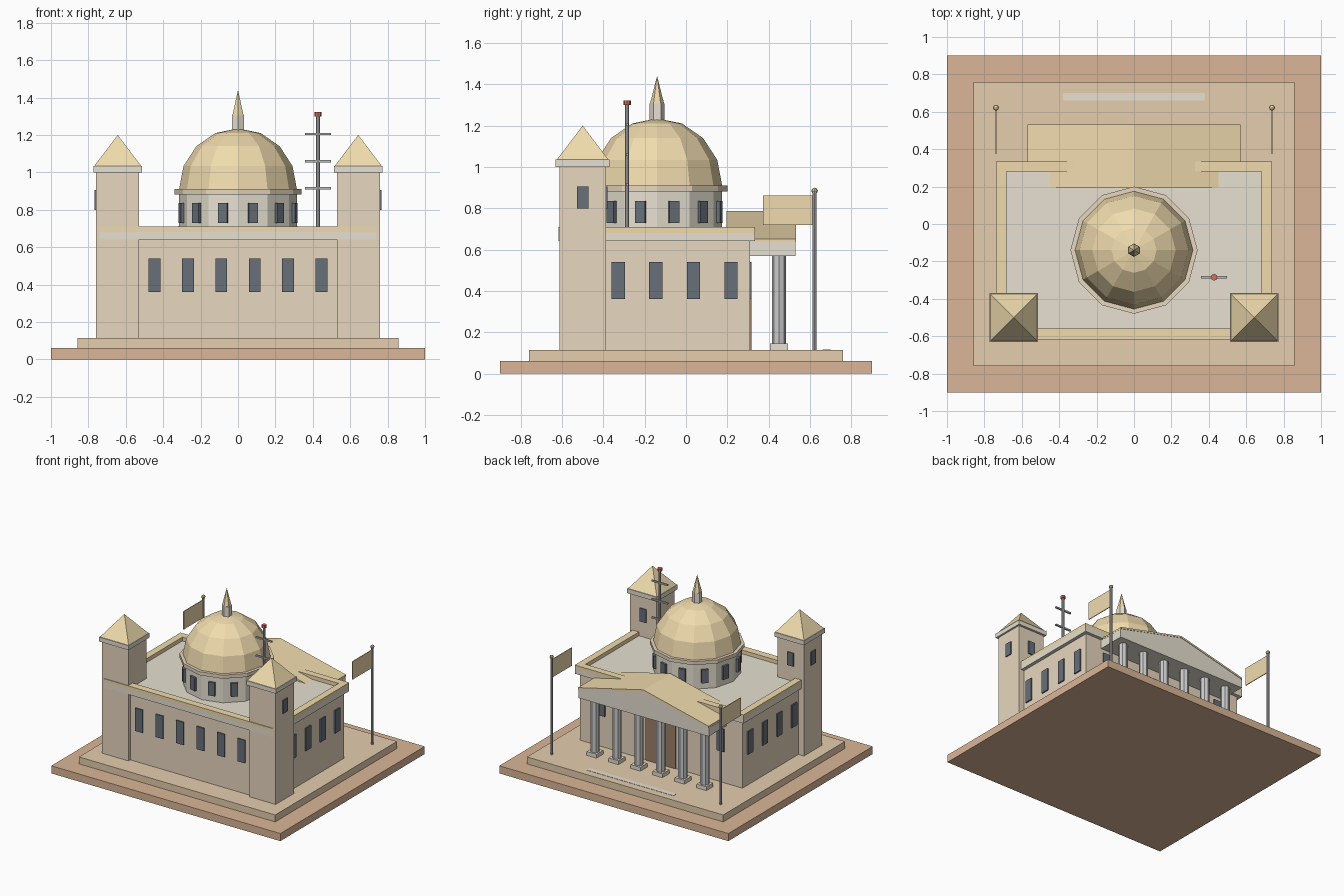
import bpy, bmesh, math
from mathutils import Matrix

if "Cube" in bpy.data.objects:
    bpy.data.objects.remove(bpy.data.objects["Cube"])


def material(name, r, g, b):
    m = bpy.data.materials.new(name)
    m.diffuse_color = (r, g, b, 1)
    m.use_nodes = True
    m.node_tree.nodes["Principled BSDF"].inputs["Base Color"].default_value = m.diffuse_color
    return m


BRICK = material("brick", 0.70, 0.47, 0.31)
PAVING = material("paving", 0.78, 0.61, 0.42)
WALL = material("wall", 0.80, 0.68, 0.52)
STONE = material("stone", 0.80, 0.75, 0.64)
GOLD = material("gold", 0.87, 0.71, 0.42)
GLASS = material("glass", 0.14, 0.16, 0.19)
METAL = material("metal", 0.48, 0.48, 0.50)
MARBLE = material("marble", 0.75, 0.75, 0.74)
RED = material("red", 0.70, 0.15, 0.12)
WOOD = material("wood", 0.33, 0.22, 0.14)


def finish(name, bm, mat):
    bmesh.ops.recalc_face_normals(bm, faces=bm.faces[:])
    me = bpy.data.meshes.new(name)
    bm.to_mesh(me)
    bm.free()
    me.materials.append(mat)
    ob = bpy.data.objects.new(name, me)
    bpy.context.collection.objects.link(ob)
    return ob


def box(name, x0, x1, y0, y1, z0, z1, mat):
    bm = bmesh.new()
    m = Matrix.Translation(((x0 + x1) / 2, (y0 + y1) / 2, (z0 + z1) / 2))
    m = m @ Matrix.Diagonal((x1 - x0, y1 - y0, z1 - z0, 1))
    bmesh.ops.create_cube(bm, size=1, matrix=m)
    return finish(name, bm, mat)


def lathe(name, x, y, profile, sides, mat, turn=0.0):
    """Faceted solid from (radius, z) points, bottom to top."""
    bm = bmesh.new()
    rings = []
    for r, z in profile:
        if r == 0:
            rings.append([bm.verts.new((x, y, z))])
        else:
            rings.append([bm.verts.new((x + r * math.cos(turn + math.tau * i / sides),
                                        y + r * math.sin(turn + math.tau * i / sides), z))
                          for i in range(sides)])
    for a, b in zip(rings, rings[1:]):
        for i in range(sides):
            j = (i + 1) % sides
            if len(b) == 1:
                bm.faces.new((a[i], a[j], b[0]))
            elif len(a) == 1:
                bm.faces.new((a[0], b[j], b[i]))
            else:
                bm.faces.new((a[i], a[j], b[j], b[i]))
    for ring in (rings[0], rings[-1]):
        if len(ring) > 1:
            bm.faces.new(ring)
    return finish(name, bm, mat)


def extrude_y(name, pts, y0, y1, mat):
    """Solid from an (x, z) outline swept along y."""
    bm = bmesh.new()
    f = bm.faces.new([bm.verts.new((x, y0, z)) for x, z in pts])
    new = bmesh.ops.extrude_face_region(bm, geom=[f])["geom"]
    bmesh.ops.translate(bm, vec=(0, y1 - y0, 0),
                        verts=[v for v in new if isinstance(v, bmesh.types.BMVert)])
    return finish(name, bm, mat)


# Base, terrace and main block
box("base", -1, 1, -0.9, 0.9, 0, 0.06, BRICK)
box("terrace", -0.857, 0.857, -0.76, 0.76, 0.06, 0.115, PAVING)
box("entrance_step", -0.38, 0.38, 0.66, 0.70, 0.10, 0.117, STONE)
box("main_block", -0.71, 0.71, -0.59, 0.31, 0.115, 0.645, WALL)
box("roof_slab", -0.737, 0.737, -0.618, 0.335, 0.642, 0.68, STONE)

# Parapet around the roof
box("parapet_front", -0.737, 0.737, -0.618, -0.56, 0.68, 0.71, GOLD)
box("parapet_back", -0.737, 0.737, 0.28, 0.335, 0.68, 0.71, GOLD)
for s, side in ((-1, "left"), (1, "right")):
    xs = sorted((s * 0.682, s * 0.737))
    box("parapet_" + side, *xs, -0.56, 0.28, 0.68, 0.71, GOLD)

# Wall windows and door
for i in range(6):
    x = -0.4475 + i * 0.179
    box("front_window", x - 0.032, x + 0.032, -0.60, -0.58, 0.36, 0.54, GLASS)
for s in (-1, 1):
    for i in range(4):
        y = -0.328 + i * 0.182
        box("side_window", *sorted((s * 0.70, s * 0.72)), y - 0.032, y + 0.032, 0.36, 0.54, GLASS)
    x = s * 0.52
    box("back_window", x - 0.032, x + 0.032, 0.30, 0.318, 0.36, 0.54, GLASS)
box("door", -0.13, 0.13, 0.30, 0.318, 0.115, 0.50, WOOD)

# Corner towers
for s, side in ((-1, "left"), (1, "right")):
    x, y = s * 0.643, -0.5
    box("tower_" + side, x - 0.115, x + 0.115, y - 0.113, y + 0.113, 0.115, 1.0, WALL)
    box("tower_cap_" + side, x - 0.129, x + 0.129, y - 0.131, y + 0.131, 1.0, 1.035, STONE)
    lathe("tower_roof_" + side, x, y, [(0.125 * math.sqrt(2), 1.035), (0, 1.2)], 4, GOLD, math.pi / 4)
    box("tower_side_window", *sorted((s * 0.75, s * 0.766)), y - 0.028, y + 0.028, 0.80, 0.905, GLASS)
    box("tower_back_window", x - 0.028, x + 0.028, y + 0.105, y + 0.121, 0.80, 0.905, GLASS)

# Drum, dome and lantern
CY = -0.14
lathe("drum", 0, CY, [(0.315, 0.67), (0.315, 0.885)], 12, STONE)
lathe("drum_cornice", 0, CY, [(0.34, 0.882), (0.34, 0.91)], 12, WALL)
dome = [(0.315 * math.cos(math.pi / 8 * i), 0.91 + 0.325 * math.sin(math.pi / 8 * i)) for i in range(4)]
lathe("dome", 0, CY, dome + [(0, 1.235)], 12, GOLD)
lathe("lantern", 0, CY, [(0.036, 1.21), (0.036, 1.307)], 6, STONE, math.pi / 2)
lathe("spire", 0, CY, [(0.034, 1.307), (0, 1.44)], 6, GOLD, math.pi / 2)
for i in range(12):
    w = box("drum_window", 0.295, 0.322, -0.025, 0.025, 0.73, 0.835, GLASS)
    w.location = (0, CY, 0)
    w.rotation_euler.z = math.radians(15 + 30 * i)

# Portico with columns and gable
for i in range(6):
    x, y = -0.48 + i * 0.192, 0.45
    box("column_base", x - 0.043, x + 0.043, y - 0.043, y + 0.043, 0.115, 0.145, STONE)
    lathe("column", x, y, [(0.034, 0.145), (0.034, 0.572)], 8, MARBLE)
box("entablature", -0.57, 0.57, 0.305, 0.53, 0.57, 0.637, STONE)
extrude_y("pediment", [(-0.57, 0.637), (0.57, 0.637), (0, 0.775)], 0.20, 0.53, STONE)
extrude_y("portico_roof", [(-0.57, 0.638), (0, 0.773), (0.57, 0.638),
                           (0.57, 0.652), (0, 0.787), (-0.57, 0.652)], 0.195, 0.533, GOLD)

# Antenna mast
lathe("mast", 0.428, -0.285, [(0.01, 0.67), (0.01, 1.30)], 8, METAL)
for z in (0.915, 1.06, 1.205):
    box("mast_bar", 0.358, 0.498, -0.291, -0.279, z - 0.006, z + 0.006, METAL)
lathe("mast_lamp", 0.428, -0.285, [(0.018, 1.30), (0.018, 1.322)], 8, RED)

# Flagpoles
for s, side in ((-1, "left"), (1, "right")):
    x, y = s * 0.738, 0.622
    lathe("flagpole_" + side, x, y, [(0.01, 0.115), (0.01, 0.875)], 8, METAL)
    lathe("finial_" + side, x, y, [(0, 0.868), (0.012, 0.874), (0.016, 0.884), (0.012, 0.894), (0, 0.9)], 8, GOLD)
    box("flag_" + side, x - 0.003, x + 0.003, 0.373, 0.615, 0.72, 0.862, GOLD)
